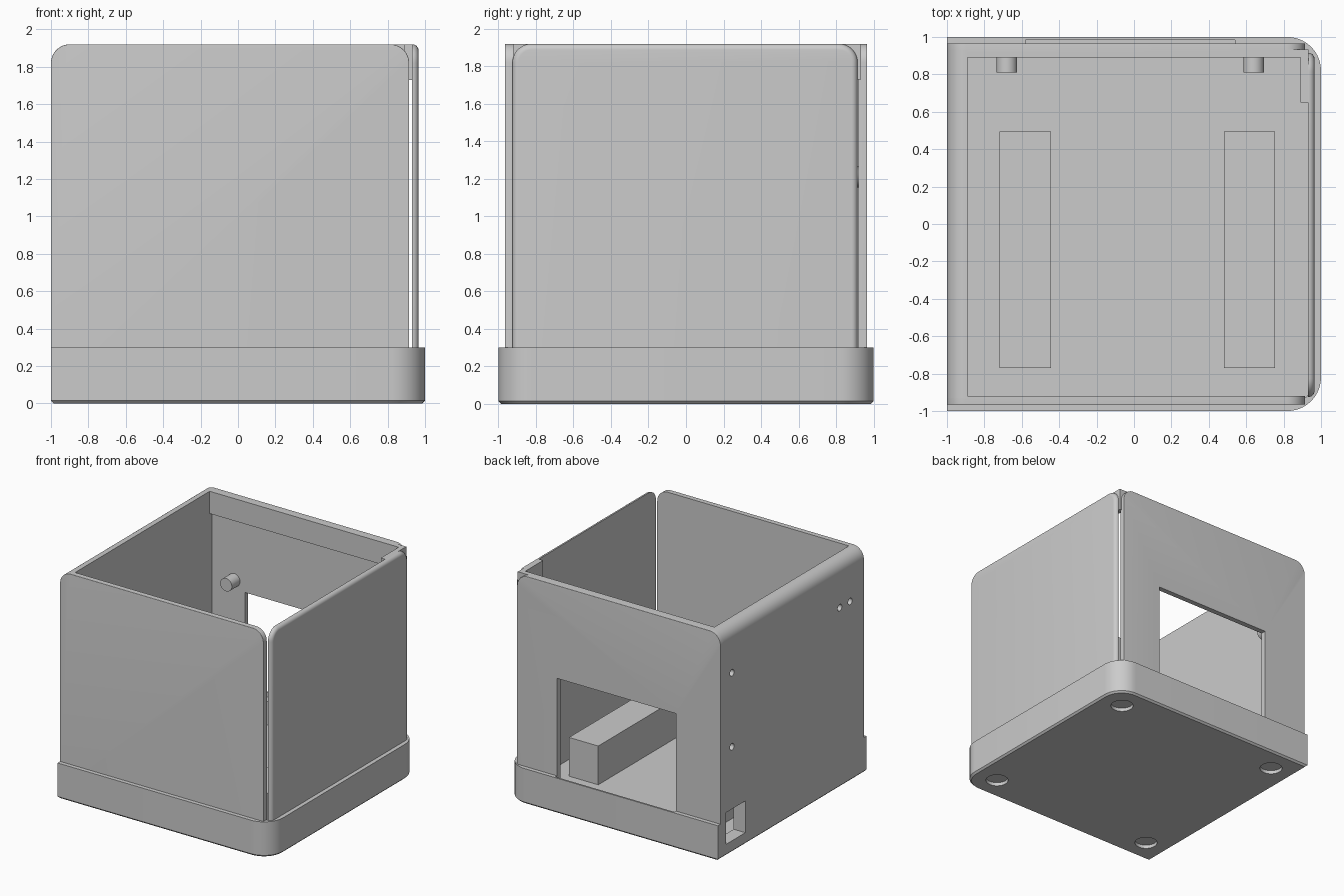
import bpy, bmesh, math
from mathutils import Matrix, Vector

if "Cube" in bpy.data.objects:
    bpy.data.objects.remove(bpy.data.objects["Cube"])

grey = bpy.data.materials.new("plain_grey")
grey.use_nodes = True
COLOUR = (0.6, 0.6, 0.6, 1)
grey.diffuse_color = COLOUR
for node in grey.node_tree.nodes:
    if node.type == 'BSDF_PRINCIPLED':
        node.inputs["Base Color"].default_value = COLOUR

FLOOR, TOP, WALL = 0.06, 1.92, 0.045


def finish(name, bm):
    bmesh.ops.recalc_face_normals(bm, faces=bm.faces)
    mesh = bpy.data.meshes.new(name)
    bm.to_mesh(mesh)
    bm.free()
    obj = bpy.data.objects.new(name, mesh)
    bpy.context.collection.objects.link(obj)
    mesh.materials.append(grey)
    return obj


def activate(obj):
    bpy.ops.object.select_all(action='DESELECT')
    obj.select_set(True)
    bpy.context.view_layer.objects.active = obj


def box(name, x, y, z):
    bm = bmesh.new()
    bmesh.ops.create_cube(bm, size=1)
    for v in bm.verts:
        v.co = [lo + (c + 0.5) * (hi - lo) for c, (lo, hi) in zip(v.co, (x, y, z))]
    return finish(name, bm)


def rod(name, centre, radius, depth, axis):
    bm = bmesh.new()
    bmesh.ops.create_cone(bm, cap_ends=True, segments=32, radius1=radius, radius2=radius, depth=depth)
    turn = Vector((0, 0, 1)).rotation_difference(Vector(axis)).to_matrix().to_4x4()
    bm.transform(Matrix.Translation(centre) @ turn)
    return finish(name, bm)


def cut(obj, cutters):
    """Subtract each cutter from obj, then discard the cutter."""
    activate(obj)
    for c in cutters:
        c.hide_render = True
        mod = obj.modifiers.new("cut", 'BOOLEAN')
        mod.operation, mod.solver, mod.object = 'DIFFERENCE', 'EXACT', c
        bpy.ops.object.modifier_apply(modifier=mod.name)
        bpy.data.objects.remove(c)


def outline(a0, a1, b0, b1, radii, steps=10):
    """Rectangle whose corners (from a0,b0 anticlockwise) are rounded by radii."""
    pts = []
    corners = [(a0, b0, 1, 1), (a1, b0, -1, 1), (a1, b1, -1, -1), (a0, b1, 1, -1)]
    for k, ((a, b, sa, sb), r) in enumerate(zip(corners, radii)):
        if r == 0:
            pts.append((a, b))
            continue
        for i in range(steps + 1):
            t = math.pi * (1 + k / 2 + i / steps / 2)
            pts.append((a + sa * r + r * math.cos(t), b + sb * r + r * math.sin(t)))
    return pts


def prism(name, pts, place, depth, bevel=0, segments=1, keep=lambda mid: True):
    """Extrude an outline by a vector; bevel the starting rim where keep() holds."""
    bm = bmesh.new()
    face = bm.faces.new([bm.verts.new(place(*p)) for p in pts])
    rim = list(face.edges)
    new = bmesh.ops.extrude_face_region(bm, geom=[face], use_keep_orig=True)["geom"]
    bmesh.ops.translate(bm, vec=depth, verts=[g for g in new if isinstance(g, bmesh.types.BMVert)])
    bmesh.ops.recalc_face_normals(bm, faces=bm.faces)
    if bevel:
        edges = [e for e in rim if keep((e.verts[0].co + e.verts[1].co) / 2)]
        bmesh.ops.bevel(bm, geom=edges, offset=bevel, segments=segments, profile=0.5,
                        affect='EDGES', clamp_overlap=True)
    return finish(name, bm)


# Base tray: two rounded corners, open on the left side, shallow foot recesses
base = prism("base_tray", outline(-1, 1, -1, 1, (0, 0.18, 0.18, 0)),
             lambda a, b: (a, b, 0), (0, 0, 0.3), bevel=0.015)
cavity = prism("cavity", outline(-1.2, 0.965, -0.965, 0.965, (0, 0.145, 0.145, 0)),
               lambda a, b: (a, b, FLOOR), (0, 0, 1))
recesses = [rod("recess", (0.79 * sx, 0.79 * sy, 0), 0.09, 0.06, (0, 0, 1))
            for sx in (-1, 1) for sy in (-1, 1)]
ledge = box("ledge", (-0.58, 0.54), (0.9, 0.985), (0.26, 0.5))
cut(base, [cavity, ledge] + recesses)

# Thick left wall with a rounded top edge, screw holes and a cable port
left_wall = prism("left_wall", outline(-1, -0.89, FLOOR, TOP, (0, 0, 0, 0.1)),
                  lambda a, b: (a, -0.93, b), (0, 1.86, 0))
holes = [(-0.64, 1.53), (-0.78, 1.53), (0.81, 1.53), (0.81, 0.9),
         (0.81, 0.57), (-0.01, 0.89), (-0.64, 0.27)]
cut(left_wall, [box("port", (-1.2, -0.8), (0.63, 0.89), (0.1, 0.37))] +
    [rod("hole", (-1, y, z), 0.028, 0.14, (1, 0, 0)) for y, z in holes])

# Thin front and back panels, rounded on the outside
panels = {}
for name, s in (("front_panel", -1), ("back_panel", 1)):
    panels[name] = prism(name, outline(-1, 0.915, FLOOR, TOP, (0, 0, 0.1, 0.1)),
                         lambda a, b: (a, 0.965 * s, b), (0, -WALL * s, 0),
                         bevel=0.04, segments=6,
                         keep=lambda m: m.z > FLOOR + 0.01 and (m.x > -0.999 or m.z > 1.83))

# Wide opening in the back panel
cut(panels["back_panel"], [box("opening", (-0.58, 0.54), (0.8, 1.1), (0.26, 1.13))])

# Right panel, separated from its neighbours by narrow corner slots
prism("right_panel", outline(-0.925, 0.915, FLOOR, TOP, (0, 0, 0.1, 0.1)),
      lambda a, b: (0.965, a, b), (-0.035, 0, 0), bevel=0.032, segments=6,
      keep=lambda m: m.z > FLOOR + 0.01)

# Lip along the inside of the back panel, with a short return on the right
box("back_lip", (-0.89, 0.932), (0.89, 0.932), (1.73, TOP))
box("right_lip", (0.89, 0.932), (0.65, 0.89), (1.73, TOP))

# Pegs on the back panel
for side, x in (("right", -0.68), ("left", 0.64)):
    rod(side + "_peg", (x, 0.87, 1.21), 0.055, 0.12, (0, 1, 0))

# Long blocks on the floor
for side, x in (("right", -0.72), ("left", 0.48)):
    box(side + "_block", (x, x + 0.275), (-0.77, 0.495), (FLOOR - 0.01, 0.39))

for obj in list(bpy.context.scene.objects):
    if obj.type == 'MESH' and grey.name in obj.data.materials:
        activate(obj)
        bpy.ops.object.shade_smooth_by_angle(angle=math.radians(30))
